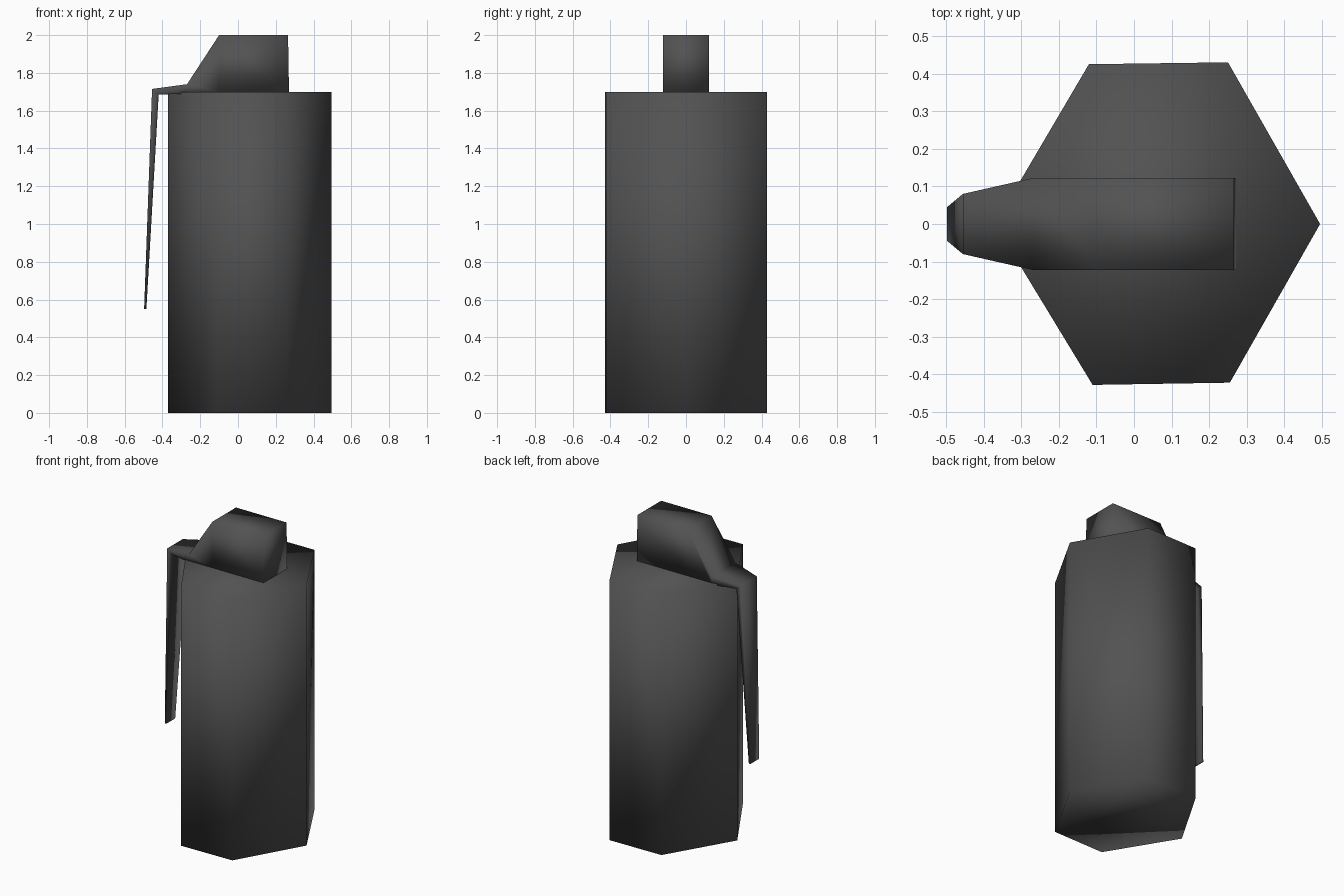
import bpy
import bmesh

if "Cube" in bpy.data.objects:
    bpy.data.objects.remove(bpy.data.objects["Cube"])


def material(name, rgb):
    m = bpy.data.materials.new(name)
    m.diffuse_color = (*rgb, 1)
    m.use_nodes = True
    m.node_tree.nodes["Principled BSDF"].inputs["Base Color"].default_value = m.diffuse_color
    return m


def loft(name, rings, mat):
    """Skin a row of matching closed rings, cap both ends and shade smooth."""
    bm = bmesh.new()
    loops = [[bm.verts.new(p) for p in ring] for ring in rings]
    n = len(loops[0])
    for a, b in zip(loops, loops[1:]):
        for i in range(n):
            j = (i + 1) % n
            bm.faces.new((a[i], a[j], b[j], b[i]))
    bm.faces.new(loops[0])
    bm.faces.new(loops[-1])
    bmesh.ops.recalc_face_normals(bm, faces=bm.faces)
    for f in bm.faces:
        f.smooth = True
    mesh = bpy.data.meshes.new(name)
    bm.to_mesh(mesh)
    bm.free()
    mesh.materials.append(mat)
    obj = bpy.data.objects.new(name, mesh)
    bpy.context.collection.objects.link(obj)
    return obj


dark_grey = material("dark grey", (0.085, 0.085, 0.085))

# Six-sided canister body
hexagon = [(0.495, 0), (0.25, 0.43), (-0.12, 0.425),
           (-0.37, 0), (-0.11, -0.428), (0.255, -0.422)]
loft("canister_body", [[(x, y, z) for x, y in hexagon] for z in (0, 1.7)], dark_grey)

# Head block running into the bent lever:
# outer x, outer z, inner x, inner z, half width
stations = [
    (0.265, 2.0, 0.27, 1.70, 0.122),
    (-0.10, 2.0, -0.10, 1.695, 0.122),
    (-0.27, 1.74, -0.27, 1.69, 0.122),
    (-0.455, 1.715, -0.42, 1.685, 0.08),
    (-0.497, 0.55, -0.485, 0.55, 0.045),
]
loft("head_and_lever",
     [[(xo, -w, zo), (xo, w, zo), (xi, w, zi), (xi, -w, zi)]
      for xo, zo, xi, zi, w in stations], dark_grey)
